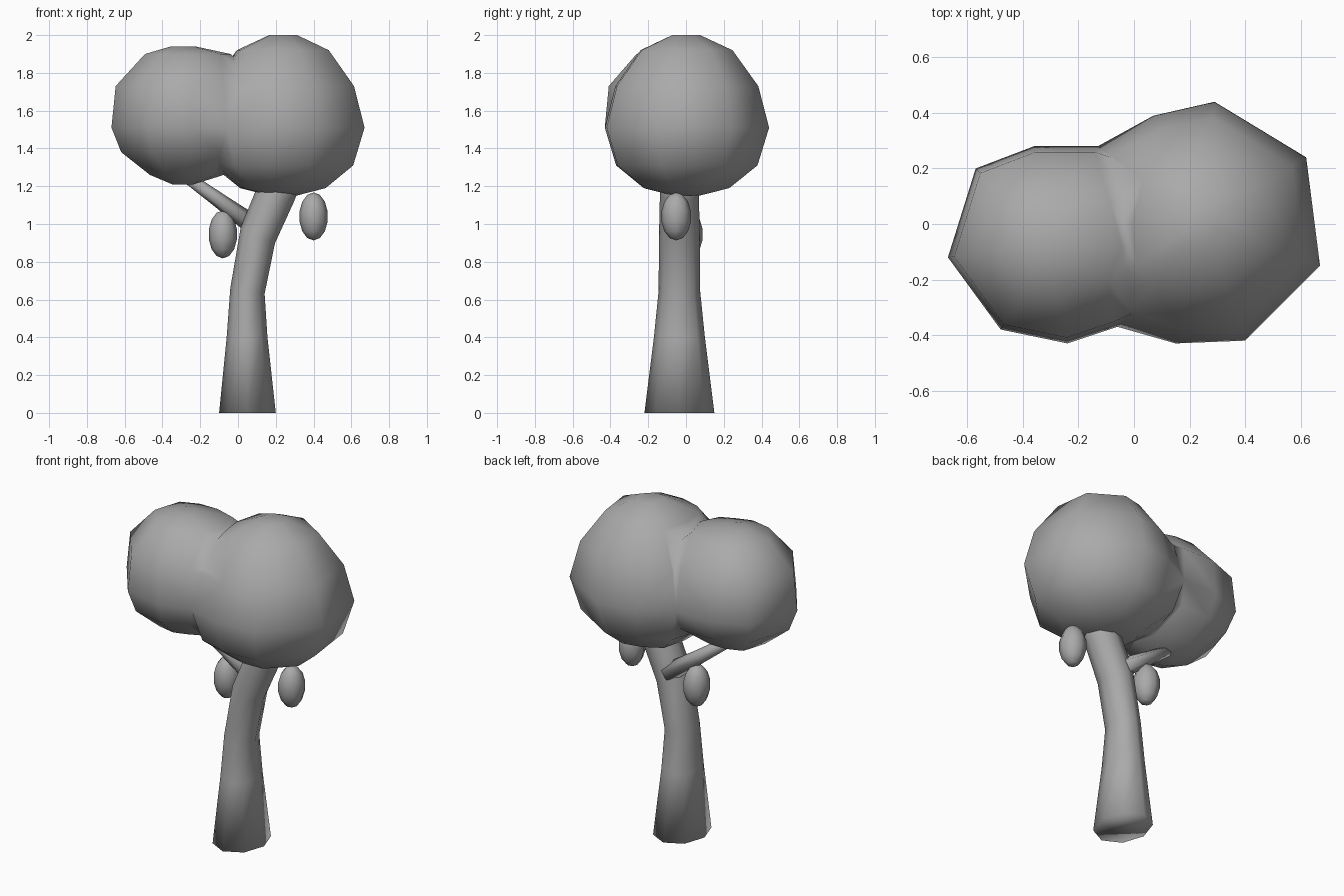
import bpy
import bmesh
from math import cos, sin, tau, radians
from mathutils import Matrix, Vector

cube = bpy.data.objects.get("Cube")
if cube:
    bpy.data.objects.remove(cube)

grey = bpy.data.materials.new("plain_grey")
grey.use_nodes = True
colour = (0.4, 0.4, 0.4, 1)
grey.diffuse_color = colour
grey.node_tree.nodes["Principled BSDF"].inputs["Base Color"].default_value = colour


def finish(name, bm):
    """Turn a bmesh into a smooth-shaded object."""
    bmesh.ops.recalc_face_normals(bm, faces=bm.faces)
    for face in bm.faces:
        face.smooth = True
    mesh = bpy.data.meshes.new(name)
    bm.to_mesh(mesh)
    bm.free()
    mesh.materials.append(grey)
    obj = bpy.data.objects.new(name, mesh)
    bpy.context.collection.objects.link(obj)
    return obj


def loft(name, rings):
    """Skin a list of equal-sized point rings and cap both ends."""
    bm = bmesh.new()
    loops = [[bm.verts.new(p) for p in ring] for ring in rings]
    n = len(loops[0])
    for low, high in zip(loops, loops[1:]):
        for i in range(n):
            j = (i + 1) % n
            bm.faces.new((low[i], low[j], high[j], high[i]))
    bm.faces.new(loops[0][::-1])
    bm.faces.new(loops[-1])
    return finish(name, bm)


def oval(centre, rx, ry, tilt, sides=8):
    """Oval ring leaning by tilt degrees towards +x."""
    turn = Matrix.Rotation(radians(tilt), 3, "Y")
    angles = [tau * i / sides for i in range(sides)]
    return [Vector(centre) + turn @ Vector((rx * cos(a), ry * sin(a), 0)) for a in angles]


def lobe(name, centre, outline, profile):
    """Rounded leaf mass: a plan outline scaled by (scale, height) steps."""
    cx, cy = centre
    return loft(name, [[(cx + (x - cx) * s, cy + (y - cy) * s, z) for x, y in outline]
                       for s, z in profile])


# Bent, tapering trunk: x, z, radii, lean
trunk_steps = [(.05, 0, .15, .185, 0), (.048, .4, .108, .135, 0), (.05, .645, .092, .11, 9),
               (.105, .94, .1, .108, 25), (.2, 1.16, .105, .103, 24), (.26, 1.3, .1, .1, 24)]
loft("trunk", [oval((x, -.035, z), rx, ry, lean) for x, z, rx, ry, lean in trunk_steps])

# Side branch
loft("branch", [oval((.1, .025, .98), .055, .055, -55, 6),
                oval((-.1, 0, 1.125), .04, .04, -55, 6),
                oval((-.3, -.03, 1.27), .03, .03, -55, 6)])

# Leaf masses merged into one crown
crown = lobe("crown", (.24, 0),
             [(.67, -.15), (.62, .24), (.29, .44), (.07, .39), (-.13, .28),
              (-.2, 0), (-.17, -.25), (-.06, -.37), (.15, -.43), (.4, -.42)],
             [(.16, 1.15), (.52, 1.19), (.86, 1.31), (1, 1.51), (.87, 1.73),
              (.56, 1.92), (.17, 2)])
side = lobe("crown_side", (-.3, -.08),
            [(-.67, -.12), (-.57, .2), (-.36, .28), (-.13, .28), (.12, .2),
             (.2, -.1), (.1, -.3), (-.06, -.37), (-.24, -.43), (-.48, -.38)],
            [(.13, 1.21), (.45, 1.26), (.86, 1.38), (1, 1.51), (.94, 1.73),
             (.52, 1.9), (.15, 1.94)])
union = crown.modifiers.new("join", "BOOLEAN")
union.operation = "UNION"
union.solver = "EXACT"
union.object = side
bpy.context.view_layer.objects.active = crown
bpy.ops.object.modifier_apply(modifier=union.name)
bpy.data.objects.remove(side)

# Hanging fruit
for name, place in (("left_fruit", (.4, -.052, 1.04)), ("right_fruit", (-.08, .01, .945))):
    bm = bmesh.new()
    bmesh.ops.create_uvsphere(bm, u_segments=8, v_segments=7, radius=1)
    bmesh.ops.scale(bm, vec=(.076, .08, .127), verts=bm.verts)
    bmesh.ops.translate(bm, vec=place, verts=bm.verts)
    finish(name, bm)
